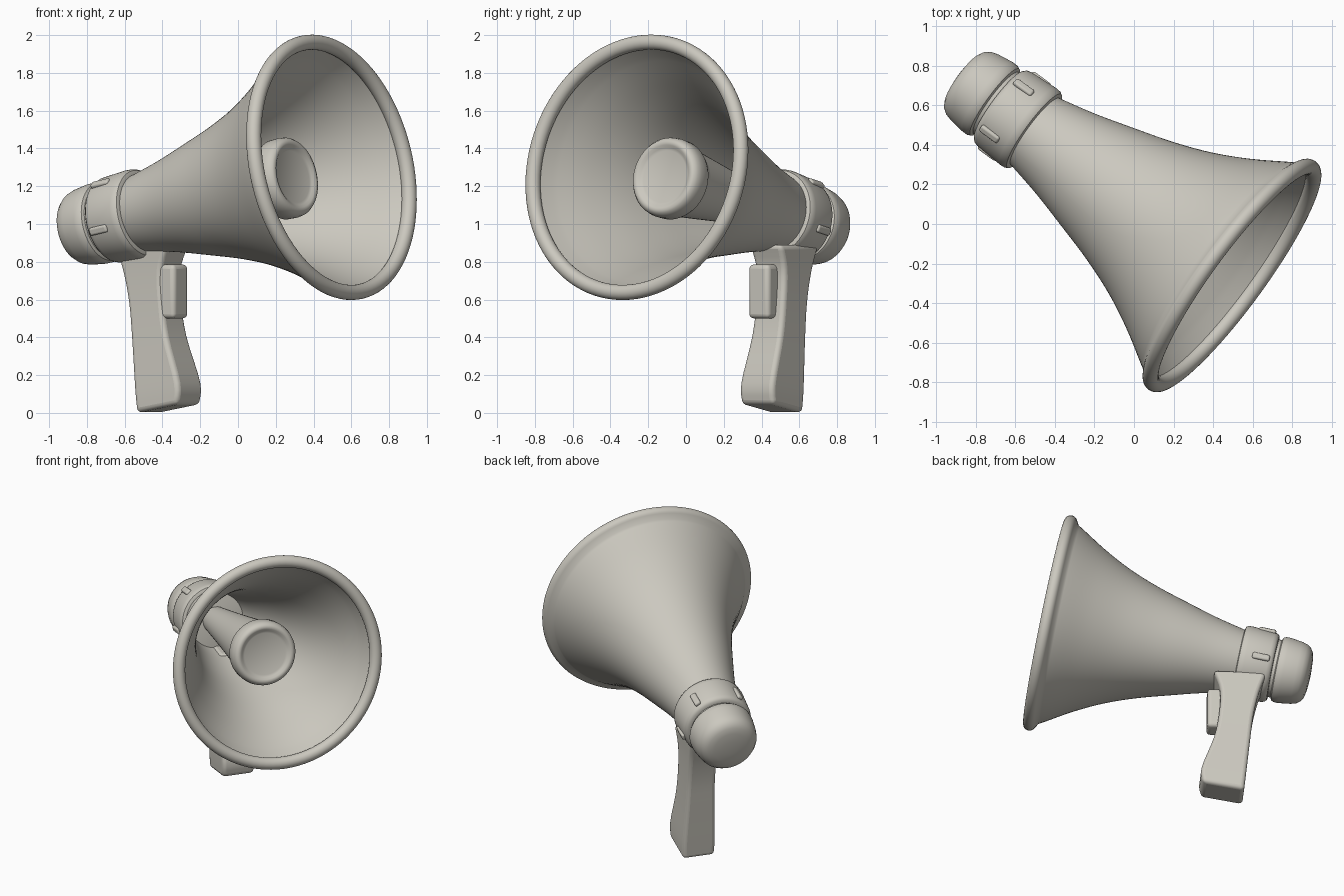
import bpy, bmesh, math
from mathutils import Vector, Matrix

if "Cube" in bpy.data.objects:
    bpy.data.objects.remove(bpy.data.objects["Cube"], do_unlink=True)

# One warm grey for everything
GREY = (0.60, 0.58, 0.52, 1.0)
mat = bpy.data.materials.new("warm_grey")
mat.use_nodes = True
mat.diffuse_color = GREY
bsdf = mat.node_tree.nodes["Principled BSDF"]
bsdf.inputs["Base Color"].default_value = GREY
bsdf.inputs["Roughness"].default_value = 0.6

# Frames: horn axis, and an upright frame for the handle
MOUTH = Vector((0.495, -0.26, 1.30))
FWD = Vector((0.807, -0.590, 0)).normalized()
SIDE = Vector((-FWD.y, FWD.x, 0))
AXIS = (FWD + Vector((0, 0, 0.195))).normalized()
UP = AXIS.cross(SIDE)
parts = []


def frame(x, y, z, origin):
    m = Matrix((x, y, z)).transposed().to_4x4()
    m.translation = origin
    return m


TILTED = frame(UP, SIDE, AXIS, MOUTH)
UPRIGHT = frame(FWD, SIDE, Vector((0, 0, 1)), Vector((MOUTH.x, MOUTH.y, 0)))


def finish(name, bm, matrix, bevel=0):
    bmesh.ops.transform(bm, matrix=matrix, verts=bm.verts)
    bmesh.ops.recalc_face_normals(bm, faces=bm.faces)
    mesh = bpy.data.meshes.new(name)
    bm.to_mesh(mesh)
    bm.free()
    mesh.materials.append(mat)
    ob = bpy.data.objects.new(name, mesh)
    bpy.context.collection.objects.link(ob)
    if bevel:
        mod = ob.modifiers.new("rounded_edges", "BEVEL")
        mod.width, mod.segments, mod.limit_method = bevel, 4, "ANGLE"
        mod.angle_limit = math.radians(40)
    parts.append(ob)
    return ob


def smooth(pts, steps=5):
    """Catmull-Rom curve through tuples of any length."""
    pts = [Vector(p) for p in pts]
    ext = [2 * pts[0] - pts[1]] + pts + [2 * pts[-1] - pts[-2]]
    out = []
    for a, b, c, d in zip(ext, ext[1:], ext[2:], ext[3:]):
        for i in range(steps):
            t = i / steps
            out.append(0.5 * (2 * b + (c - a) * t + (2 * a - 5 * b + 4 * c - d) * t * t
                              + (3 * b - a - 3 * c + d) * t ** 3))
    return out + [pts[-1]]


def lathe(name, profile, segments=96):
    """Turn (distance along axis, radius) points around the horn axis."""
    bm = bmesh.new()
    vs = [bm.verts.new((r, 0, s)) for s, r in profile]
    es = [bm.edges.new(p) for p in zip(vs, vs[1:])]
    bmesh.ops.spin(bm, geom=vs + es, cent=(0, 0, 0), axis=(0, 0, 1),
                   angle=math.tau, steps=segments, use_duplicate=False)
    bmesh.ops.remove_doubles(bm, verts=bm.verts, dist=0.0004)
    return finish(name, bm, TILTED)


def box(name, size, local, matrix, bevel):
    bm = bmesh.new()
    bmesh.ops.create_cube(bm, size=1, matrix=local @ Matrix.Diagonal((*size, 1)))
    return finish(name, bm, matrix, bevel)


# Flared horn: outer skin, rolled rim, inner skin
flare = smooth([(-1.27, 0.205), (-1.065, 0.25), (-0.855, 0.308), (-0.645, 0.37),
                (-0.45, 0.443), (-0.265, 0.535), (-0.09, 0.64), (-0.02, 0.68)])
rim = [(0.04 * math.sin(a), 0.675 + 0.04 * math.cos(a))
       for a in (math.radians(d) for d in range(-60, 231, 15))]
inner = [(s, r - 0.025) for s, r in reversed(flare[:-5])]
lathe("horn", [tuple(p) for p in flare[:-3]] + rim + inner)

# Inner reflex cone with its dished end
cone = [tuple(p) for p in smooth([(-1.26, 0.09), (-0.84, 0.135), (-0.55, 0.17), (-0.38, 0.19)])]
lathe("inner_cone", cone + [
    (-0.365, 0.205), (-0.345, 0.214), (-0.29, 0.216), (-0.262, 0.211), (-0.243, 0.198),
    (-0.236, 0.183), (-0.24, 0.168), (-0.25, 0.155), (-0.256, 0.14), (-0.256, 0)], 64)

# Collar band and rear cap
lathe("collar", [(-1.255, 0), (-1.255, 0.215), (-1.26, 0.23), (-1.275, 0.238), (-1.3, 0.24),
                 (-1.45, 0.231), (-1.47, 0.225), (-1.483, 0.212), (-1.485, 0.19), (-1.5, 0)])
lathe("rear_cap", [(-1.48, 0), (-1.48, 0.19), (-1.505, 0.192), (-1.512, 0.208), (-1.53, 0.216),
                   (-1.56, 0.216), (-1.64, 0.205), (-1.675, 0.195), (-1.70, 0.177),
                   (-1.716, 0.15), (-1.725, 0.11), (-1.73, 0.05), (-1.731, 0)])

# Raised studs on the collar
for i, deg in enumerate((-106, -38, 38, 106)):
    local = Matrix.Rotation(math.radians(deg), 4, "Z") @ Matrix.Translation((0.234, 0, -1.4))
    box(f"collar_stud_{i + 1}", (0.03, 0.042, 0.115), local, TILTED, 0.012)

# Grip: rows of height, back, front, half width
rows = smooth([(0.0, -1.255, -0.985, 0.108), (0.12, -1.268, -0.978, 0.11),
               (0.38, -1.295, -1.062, 0.1), (0.58, -1.318, -1.095, 0.096),
               (0.75, -1.355, -1.1, 0.098), (0.89, -1.405, -1.055, 0.105)], 4)
bm = bmesh.new()
rings = []
for z, back, front, hw in rows:
    corners = ((back, -hw, 0), (front, -hw, 0.045), (front, hw, 0.045), (back, hw, 0))
    lift = max(0, 1 - z / 0.89)
    rings.append([bm.verts.new((s, 0.068 + w, z + dz * lift)) for s, w, dz in corners])
for lo, hi in zip(rings, rings[1:]):
    for k in range(4):
        n = (k + 1) % 4
        bm.faces.new((lo[k], lo[n], hi[n], hi[k]))
bm.faces.new(rings[0])
bm.faces.new(rings[-1])
finish("grip", bm, UPRIGHT, 0.034)

# Trigger on the front of the grip
box("trigger", (0.13, 0.136, 0.285), Matrix.Translation((-1.085, 0.048, 0.643)), UPRIGHT, 0.024)

# Smooth shading with sharp edges kept
bpy.ops.object.select_all(action="DESELECT")
for ob in parts:
    ob.select_set(True)
bpy.context.view_layer.objects.active = parts[0]
bpy.ops.object.shade_smooth_by_angle(angle=math.radians(40))
